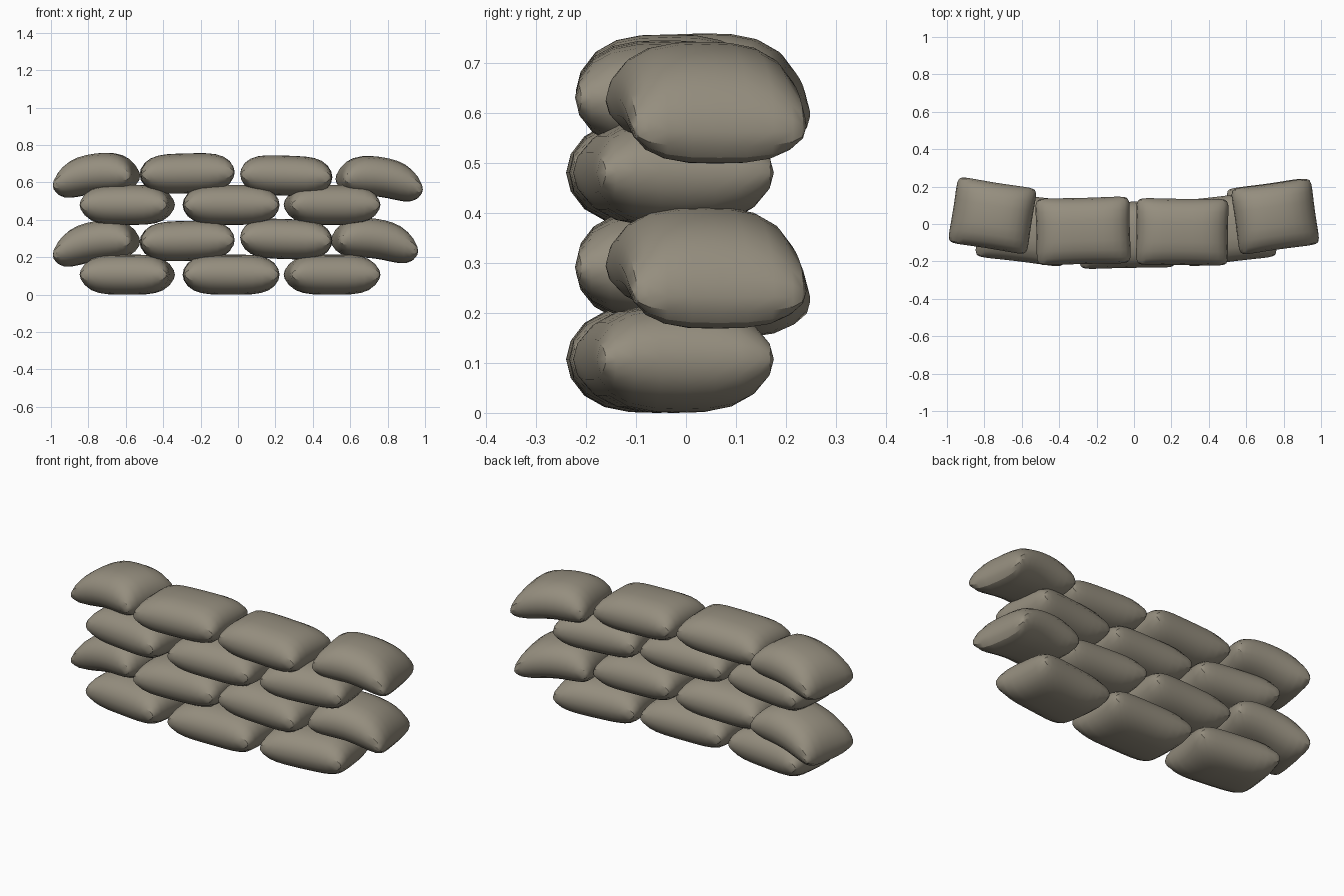
import bpy, bmesh
from math import sin, pi, radians
from mathutils import Matrix

if "Cube" in bpy.data.objects:
    bpy.data.objects.remove(bpy.data.objects["Cube"])

burlap = bpy.data.materials.new("burlap")
burlap.use_nodes = True
colour = (0.30, 0.27, 0.21, 1)
burlap.diffuse_color = colour
burlap.node_tree.nodes["Principled BSDF"].inputs["Base Color"].default_value = colour


def sandbag(name, x, y, z, half_x, turn, tilt=0.0, sag=0.0, half_y=0.182, half_z=0.107):
    """Pillow of two domed sheets, welded at the seam; sag bends the ends down."""
    bm = bmesh.new()
    for side in (1, -1):
        made = bmesh.ops.create_grid(bm, x_segments=14, y_segments=10, size=1)["verts"]
        for v in made:
            u, w = sin(v.co.x * pi / 2), sin(v.co.y * pi / 2)
            dome = max(0, 1 - abs(u) ** 4) ** 0.5 * max(0, 1 - abs(w) ** 3) ** 0.5
            corner = 1 - 0.07 * abs(u * w) ** 8          # rounded corners
            v.co.x = half_x * u * corner * (1 - 0.025 * (1 - w * w))
            v.co.y = half_y * w * corner * (1 - 0.03 * (1 - u * u))
            v.co.z = side * half_z * dome + tilt * u - sag * u * u
    bmesh.ops.remove_doubles(bm, verts=bm.verts, dist=0.0005)
    bmesh.ops.recalc_face_normals(bm, faces=bm.faces)
    bm.transform(Matrix.Translation((x, y, z)) @ Matrix.Rotation(radians(turn), 4, "Z"))
    mesh = bpy.data.meshes.new(name)
    bm.to_mesh(mesh)
    bm.free()
    mesh.materials.append(burlap)
    obj = bpy.data.objects.new(name, mesh)
    bpy.context.collection.objects.link(obj)
    bpy.context.view_layer.objects.active = obj
    obj.select_set(True)
    bpy.ops.object.shade_smooth_by_angle(angle=radians(30))
    obj.select_set(False)


# Courses of three bags
for course, z in (("bottom", 0.107), ("third", 0.48)):
    sandbag(course + "_bag_right", -0.592, -0.025, z, 0.244, -7)
    sandbag(course + "_bag_middle", -0.037, -0.058, z, 0.262, 1)
    sandbag(course + "_bag_left", 0.503, -0.025, z, 0.248, 7)

# Courses of four bags, the outer ones drooping over the course below
for course, z in (("second", 0.287), ("top", 0.648)):
    low = course == "second"
    sandbag(course + "_bag_outer_right", -0.757, 0.045, z, 0.218, -9,
            0.036 if low else 0.025, 0.04)
    sandbag(course + "_bag_inner_right", -0.272, -0.037, z, 0.256, 1.5, 0.006)
    sandbag(course + "_bag_inner_left", 0.258, -0.042, z + (0.01 if low else -0.012),
            0.25, -0.5, -0.008)
    sandbag(course + "_bag_outer_left", 0.73 if low else 0.755, 0.04,
            z + (0.013 if low else -0.018), 0.22, 8, -0.028, 0.04)
